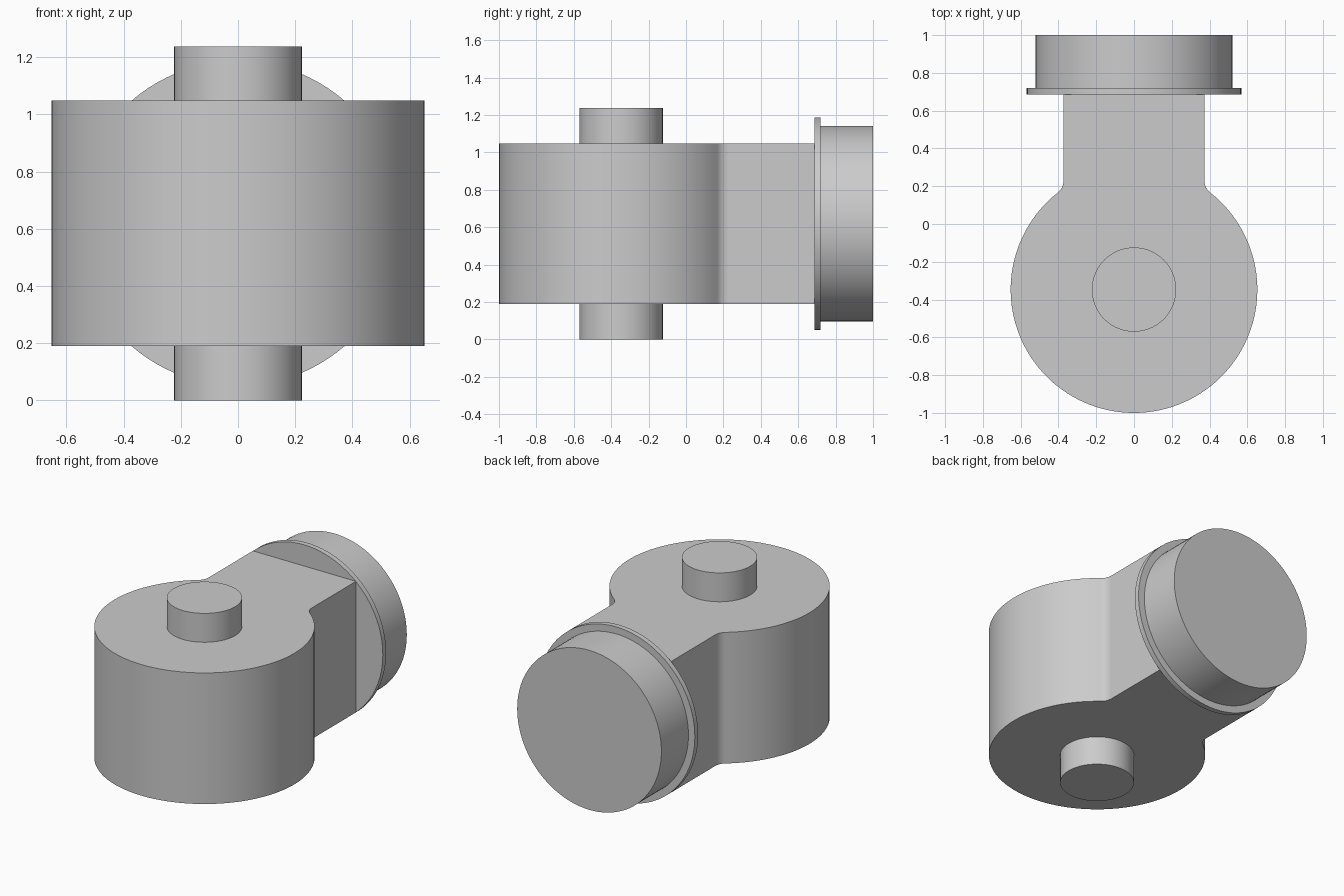
import bpy, bmesh
from math import pi, sin, cos, atan2, sqrt

if "Cube" in bpy.data.objects:
    bpy.data.objects.remove(bpy.data.objects["Cube"])

AXIS_Y, R = -0.347, 0.653          # barrel axis and radius
Z0, Z1 = 0.19, 1.048               # barrel bottom and top
NECK, FILLET = 0.373, 0.08         # neck half width, inner corner radius
MID = (Z0 + Z1) / 2


def finish(name, bm):
    bmesh.ops.recalc_face_normals(bm, faces=bm.faces)
    mesh = bpy.data.meshes.new(name)
    bm.to_mesh(mesh)
    bm.free()
    ob = bpy.data.objects.new(name, mesh)
    bpy.context.collection.objects.link(ob)
    smooth(ob)
    return ob


def smooth(ob):
    bpy.ops.object.select_all(action='DESELECT')
    ob.select_set(True)
    bpy.context.view_layer.objects.active = ob
    bpy.ops.object.shade_smooth_by_angle(angle=pi / 6)


def cylinder(name, radius, depth, location, rotation=(0, 0, 0)):
    bpy.ops.mesh.primitive_cylinder_add(vertices=96, radius=radius, depth=depth,
                                        location=location, rotation=rotation)
    ob = bpy.context.object
    ob.name = name
    smooth(ob)
    return ob


# Keyhole-shaped body: round barrel blended into a straight neck
fx = NECK + FILLET
fy = sqrt((R + FILLET) ** 2 - fx ** 2)      # fillet centre, relative to the axis
touch = atan2(fy, fx)
right = []
for i in range(49):                         # barrel arc, front to blend
    a = -pi / 2 + (touch + pi / 2) * i / 48
    right.append((R * cos(a), AXIS_Y + R * sin(a)))
for i in range(1, 9):                       # concave blend
    a = touch + pi + (-touch) * i / 8
    right.append((fx + FILLET * cos(a), AXIS_Y + fy + FILLET * sin(a)))
right.append((NECK, 0.687))
outline = right + [(-x, y) for x, y in reversed(right[1:])]

bm = bmesh.new()
base = bm.faces.new([bm.verts.new((x, y, Z0)) for x, y in outline])
top = bmesh.ops.extrude_face_region(bm, geom=[base], use_keep_orig=True)
bmesh.ops.translate(bm, vec=(0, 0, Z1 - Z0),
                    verts=[v for v in top['geom'] if isinstance(v, bmesh.types.BMVert)])
finish("body", bm)

# Pivot pin stubs above and below the barrel
for name, low, high in (("lower_pin", 0, Z0), ("upper_pin", Z1, 1.237)):
    cylinder(name, 0.223, high - low, (0, AXIS_Y, (low + high) / 2))

# Flange and round end cap on the neck
for name, radius, y0, y1 in (("flange", 0.568, 0.686, 0.72), ("end_cap", 0.522, 0.72, 1.0)):
    cylinder(name, radius, y1 - y0, (0, (y0 + y1) / 2, MID), (pi / 2, 0, 0))
